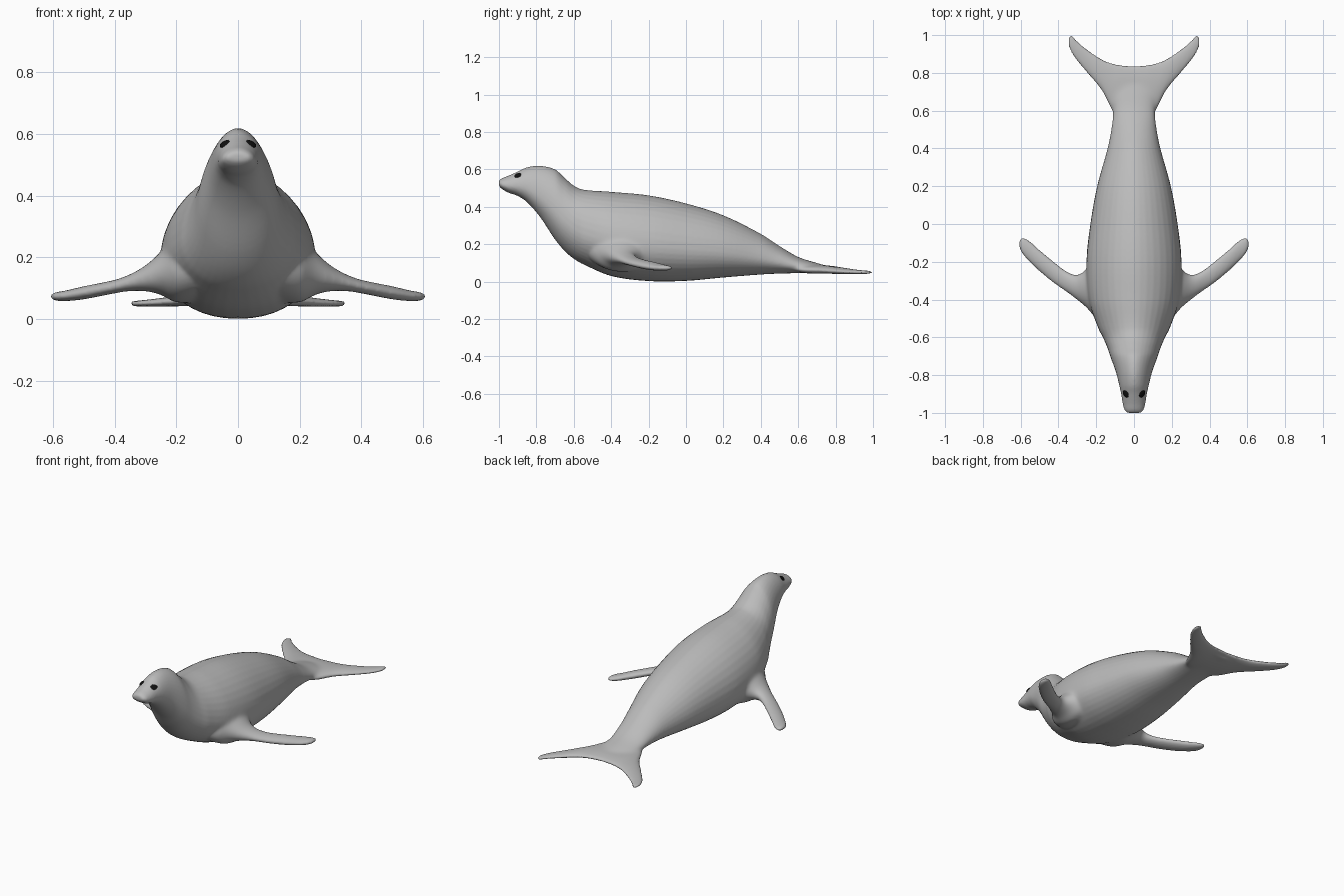
import bpy, bmesh, math
from mathutils import Vector
from mathutils.bvhtree import BVHTree

if "Cube" in bpy.data.objects:
    bpy.data.objects.remove(bpy.data.objects["Cube"])

SEG = 40


def material(name, rgb):
    m = bpy.data.materials.new(name)
    m.diffuse_color = (*rgb, 1)
    m.use_nodes = True
    m.node_tree.nodes["Principled BSDF"].inputs["Base Color"].default_value = m.diffuse_color
    return m


grey = material("seal grey", (0.5, 0.5, 0.5))
black = material("eye black", (0.005, 0.005, 0.005))


def refine(rows, steps=6):
    """Smoothly interpolate a list of stations (Catmull-Rom, uneven spacing)."""
    out = []
    n = len(rows)

    def slope(i, k):
        a, b = rows[max(i - 1, 0)], rows[min(i + 1, n - 1)]
        return (b[k] - a[k]) / (b[0] - a[0])

    for i in range(n - 1):
        p, q = rows[i], rows[i + 1]
        h = q[0] - p[0]
        for s in range(steps):
            t = s / steps
            row = [p[0] + h * t]
            for k in range(1, len(p)):
                row.append((2*t**3 - 3*t*t + 1) * p[k] + (t**3 - 2*t*t + t) * h * slope(i, k)
                           + (3*t*t - 2*t**3) * q[k] + (t**3 - t*t) * h * slope(i + 1, k))
            out.append(row)
    return out + [list(rows[-1])]


def loft(bm, rings):
    """Skin closed rings and cap both ends."""
    loops = [[bm.verts.new(p) for p in ring] for ring in rings]
    for a, b in zip(loops, loops[1:]):
        for i in range(SEG):
            j = (i + 1) % SEG
            bm.faces.new((a[i], a[j], b[j], b[i]))
    bm.faces.new(loops[0])
    bm.faces.new(loops[-1])


def body_ring(y, top, bottom, w):
    """Pear-shaped section, widest below the middle."""
    mid = bottom + 0.4 * (top - bottom)
    ring = []
    for i in range(SEG):
        a = 2 * math.pi * i / SEG
        c, s = math.cos(a), math.sin(a)
        x = math.copysign(abs(c) ** (1.12 if s > 0 else 0.95), c) * w
        ring.append((x, y, mid + s * ((top - mid) if s > 0 else (mid - bottom))))
    return ring


def fin_ring(x, y0, y1, z, thick):
    """Flat oval section of a fin."""
    return [(x, (y0 + y1) / 2 + (y1 - y0) / 2 * math.cos(2 * math.pi * i / SEG),
             z + thick / 2 * math.sin(2 * math.pi * i / SEG)) for i in range(SEG)]


# Stations: y, top, bottom, half width
BODY = [
    (-1.0, 0.540, 0.512, 0.036), (-0.985, 0.552, 0.496, 0.050), (-0.95, 0.566, 0.476, 0.060),
    (-0.90, 0.588, 0.458, 0.068), (-0.85, 0.611, 0.425, 0.079), (-0.78, 0.619, 0.345, 0.097),
    (-0.70, 0.600, 0.225, 0.126), (-0.65, 0.556, 0.165, 0.143), (-0.60, 0.513, 0.122, 0.165),
    (-0.55, 0.492, 0.093, 0.19), (-0.40, 0.480, 0.030, 0.240), (-0.20, 0.461, 0.003, 0.252),
    (0.0, 0.418, 0.004, 0.231), (0.20, 0.354, 0.022, 0.195), (0.40, 0.255, 0.038, 0.140),
    (0.50, 0.190, 0.043, 0.120), (0.60, 0.132, 0.045, 0.112), (0.70, 0.100, 0.045, 0.110),
    (0.80, 0.070, 0.046, 0.09),
]
# Stations: x, front edge, back edge, height, thickness
FLIPPER = [
    (0.10, -0.56, -0.08, 0.19, 0.26), (0.20, -0.50, -0.17, 0.158, 0.21),
    (0.25, -0.445, -0.235, 0.148, 0.14), (0.30, -0.405, -0.268, 0.132, 0.085),
    (0.35, -0.368, -0.252, 0.118, 0.056), (0.40, -0.332, -0.220, 0.105, 0.044),
    (0.50, -0.250, -0.138, 0.085, 0.042), (0.56, -0.192, -0.086, 0.075, 0.034),
    (0.592, -0.155, -0.074, 0.073, 0.026), (0.607, -0.125, -0.086, 0.073, 0.012),
]
FLUKE = [
    (0.0, 0.55, 0.835, 0.066, 0.045), (0.08, 0.57, 0.843, 0.065, 0.045),
    (0.12, 0.60, 0.852, 0.063, 0.042), (0.16, 0.68, 0.867, 0.061, 0.038),
    (0.20, 0.742, 0.89, 0.058, 0.034), (0.25, 0.803, 0.925, 0.054, 0.028),
    (0.30, 0.862, 0.967, 0.051, 0.022), (0.33, 0.905, 0.998, 0.050, 0.018),
    (0.347, 0.945, 0.985, 0.050, 0.012),
]

# Rough parts gathered in one mesh: trunk with head, front flippers, tail flukes
bm = bmesh.new()
loft(bm, [body_ring(*r) for r in refine(BODY)])
for side in (-1, 1):
    loft(bm, [fin_ring(side * r[0], *r[1:]) for r in refine(FLIPPER)])
half = refine(FLUKE)
loft(bm, [fin_ring(-r[0], *r[1:]) for r in half[:0:-1]] + [fin_ring(*r) for r in half])
bmesh.ops.recalc_face_normals(bm, faces=bm.faces)
mesh = bpy.data.meshes.new("seal_body")
bm.to_mesh(mesh)
bm.free()
body = bpy.data.objects.new("seal_body", mesh)
bpy.context.collection.objects.link(body)

# Fuse the parts into one skin
remesh = body.modifiers.new("fuse", 'REMESH')
remesh.mode = 'VOXEL'
remesh.voxel_size = 0.007
skin = bpy.data.meshes.new_from_object(body.evaluated_get(bpy.context.evaluated_depsgraph_get()))
body.modifiers.clear()
body.data = skin
skin.materials.clear()
skin.materials.append(grey)
for p in skin.polygons:
    p.use_smooth = True

# Blend the skin where the flippers and flukes grow out of the trunk
group = body.vertex_groups.new(name="blend")
ROOTS = [(Vector((0.25, -0.33, 0.16)), 0.20), (Vector((0.10, 0.66, 0.07)), 0.17)]
for v in skin.vertices:
    p = Vector((abs(v.co.x), v.co.y, v.co.z))
    weight = max(min(1, max(0, 2 - 2 * (p - c).length / r)) for c, r in ROOTS)
    group.add([v.index], max(weight, 0.06), 'REPLACE')
smooth = body.modifiers.new("blend", 'SMOOTH')
smooth.factor = 0.5
smooth.iterations = 45
smooth.vertex_group = "blend"

# Eyes: thin dark ovals lying on the brow
tree = BVHTree.FromPolygons([v.co for v in skin.vertices], [p.vertices[:] for p in skin.polygons])
for side, name in ((-1, "eye_right"), (1, "eye_left")):
    hit = tree.ray_cast(Vector((side * 0.043, -0.9, 1)), Vector((0, 0, -1)))[0]
    normal = Vector((side * 0.55, -0.4, 0.75)).normalized()
    bpy.ops.mesh.primitive_uv_sphere_add(segments=20, ring_count=10, radius=1, location=hit)
    eye = bpy.context.object
    eye.name = name
    eye.scale = (0.021, 0.017, 0.006)
    eye.rotation_euler = normal.to_track_quat('Z', 'Y').to_euler()
    eye.data.materials.append(black)
    bpy.ops.object.shade_smooth()
